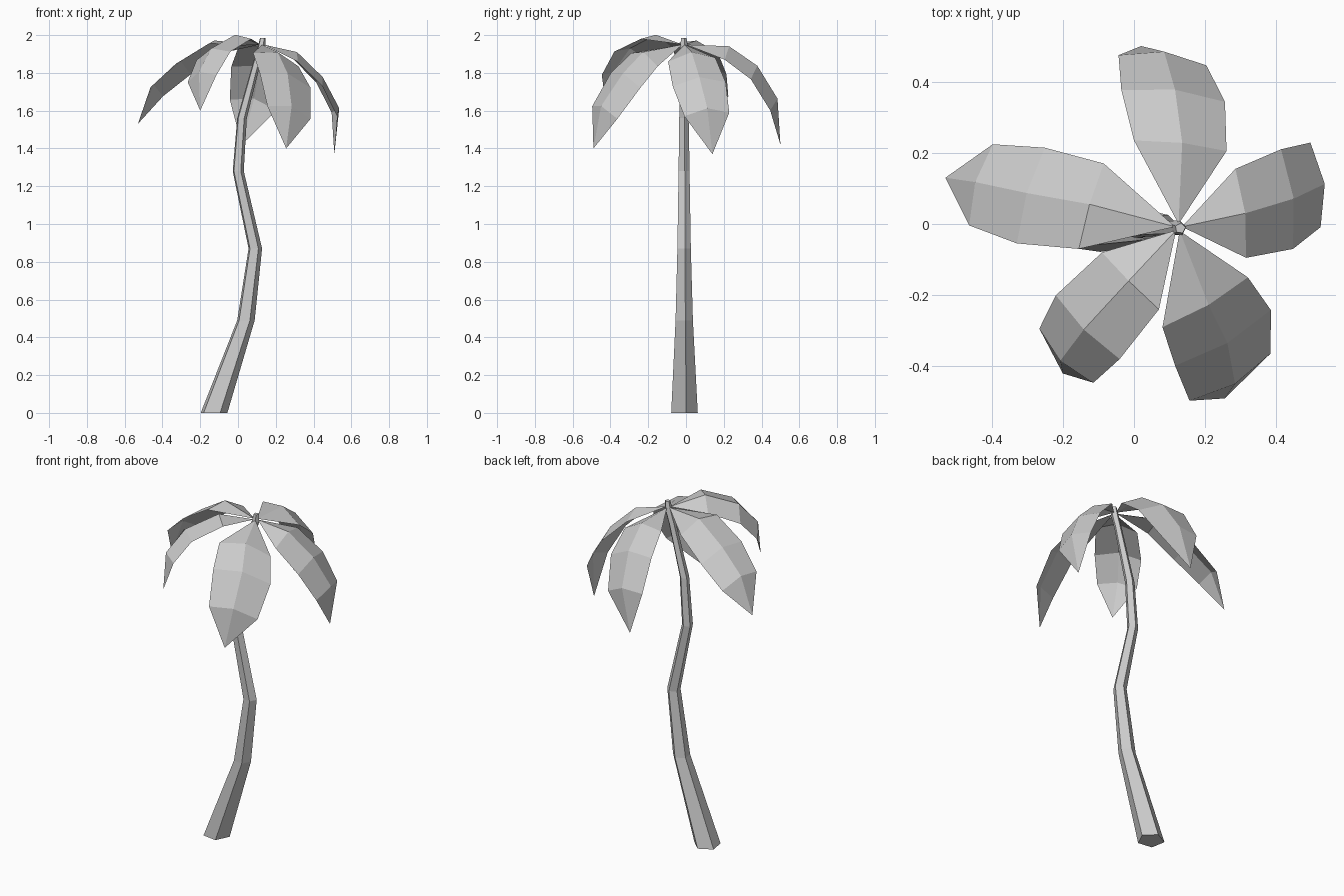
import bpy
import bmesh
import math
from mathutils import Vector

default_cube = bpy.data.objects.get("Cube")
if default_cube:
    bpy.data.objects.remove(default_cube, do_unlink=True)

# One plain grey for the whole palm
grey = bpy.data.materials.new("plain_grey")
grey.use_nodes = True
colour = (0.6, 0.6, 0.6, 1)
grey.diffuse_color = colour
grey.node_tree.nodes["Principled BSDF"].inputs["Base Color"].default_value = colour


def finish(name, mesh_data):
    """Turn a bmesh into a flat-shaded object."""
    mesh = bpy.data.meshes.new(name)
    mesh_data.to_mesh(mesh)
    mesh_data.free()
    mesh.materials.append(grey)
    obj = bpy.data.objects.new(name, mesh)
    bpy.context.collection.objects.link(obj)
    return obj


def build_trunk(name, rings, sides=5, turn=math.radians(10), depth=-0.012):
    """Loft level polygons along the bent trunk; each ring is x, z, radius."""
    bm = bmesh.new()
    loops = []
    for x, z, radius in rings:
        angles = [turn + math.tau * i / sides for i in range(sides)]
        loops.append([bm.verts.new((x + radius * math.cos(a),
                                    depth + radius * math.sin(a), z))
                      for a in angles])
    for lower, upper in zip(loops, loops[1:]):
        for i in range(sides):
            j = (i + 1) % sides
            bm.faces.new((lower[i], lower[j], upper[j], upper[i]))
    bm.faces.new(reversed(loops[0]))
    bm.faces.new(loops[-1])
    return finish(name, bm)


def build_frond(name, path, side, ridge=0.042):
    """Drooping leaf sheet: pointed ends and three cross-sections with a raised rib."""
    bm = bmesh.new()
    side = Vector(side)
    *middles, tip = [Vector(p) for p in path]
    outward = Vector((middles[0].x - crown.x, middles[0].y - crown.y, 0)).normalized()
    base = bm.verts.new(crown + outward * 0.01)
    end = bm.verts.new(tip)
    sections = []
    for i, (middle, width) in enumerate(zip(middles, (1, 1.12, 0.95))):
        before = middles[i - 1] if i else crown
        after = middles[i + 1] if i < 2 else tip
        up = (after - before).cross(side).normalized()
        rib = middle + (up + Vector((0, 0, 1))).normalized() * ridge
        sections.append([bm.verts.new(p) for p in
                         (middle + side * width, rib, middle - side * width)])
    for k in (0, 1):
        bm.faces.new((base, sections[0][k + 1], sections[0][k]))
        for near, far in zip(sections, sections[1:]):
            bm.faces.new((near[k], near[k + 1], far[k + 1], far[k]))
        bm.faces.new((sections[-1][k], sections[-1][k + 1], end))
    return finish(name, bm)


# Bent, tapering trunk with a small stub on top
build_trunk("trunk", [
    (-0.13, 0, 0.075), (0.04, 0.49, 0.049), (0.09, 0.87, 0.038), (0, 1.28, 0.031),
    (0.02, 1.56, 0.027), (0.1, 1.86, 0.021), (0.125, 1.94, 0.022), (0.13, 1.985, 0.015),
])

# Five fronds around the crown
crown = Vector((0.125, -0.01, 1.95))
build_frond("left_frond",
            [(0.3, 0.03, 1.87), (0.43, 0.07, 1.74), (0.51, 0.11, 1.58), (0.51, 0.14, 1.37)],
            side=(-0.015, 0.125, 0.01))
build_frond("back_frond",
            [(0.13, 0.22, 1.9), (0.11, 0.36, 1.8), (0.08, 0.46, 1.63), (0.02, 0.5, 1.42)],
            side=(-0.13, 0.015, 0.03))
build_frond("right_frond",
            [(-0.12, 0.05, 1.93), (-0.29, 0.08, 1.82), (-0.43, 0.11, 1.7), (-0.53, 0.13, 1.53)],
            side=(-0.035, -0.12, 0.025))
build_frond("front_right_frond",
            [(-0.01, -0.16, 1.96), (-0.13, -0.29, 1.89), (-0.19, -0.37, 1.77), (-0.2, -0.42, 1.6)],
            side=(0.08, -0.08, 0.02))
build_frond("front_left_frond",
            [(0.2, -0.22, 1.87), (0.25, -0.32, 1.76), (0.27, -0.43, 1.59), (0.255, -0.49, 1.4)],
            side=(0.12, 0.07, -0.035))
